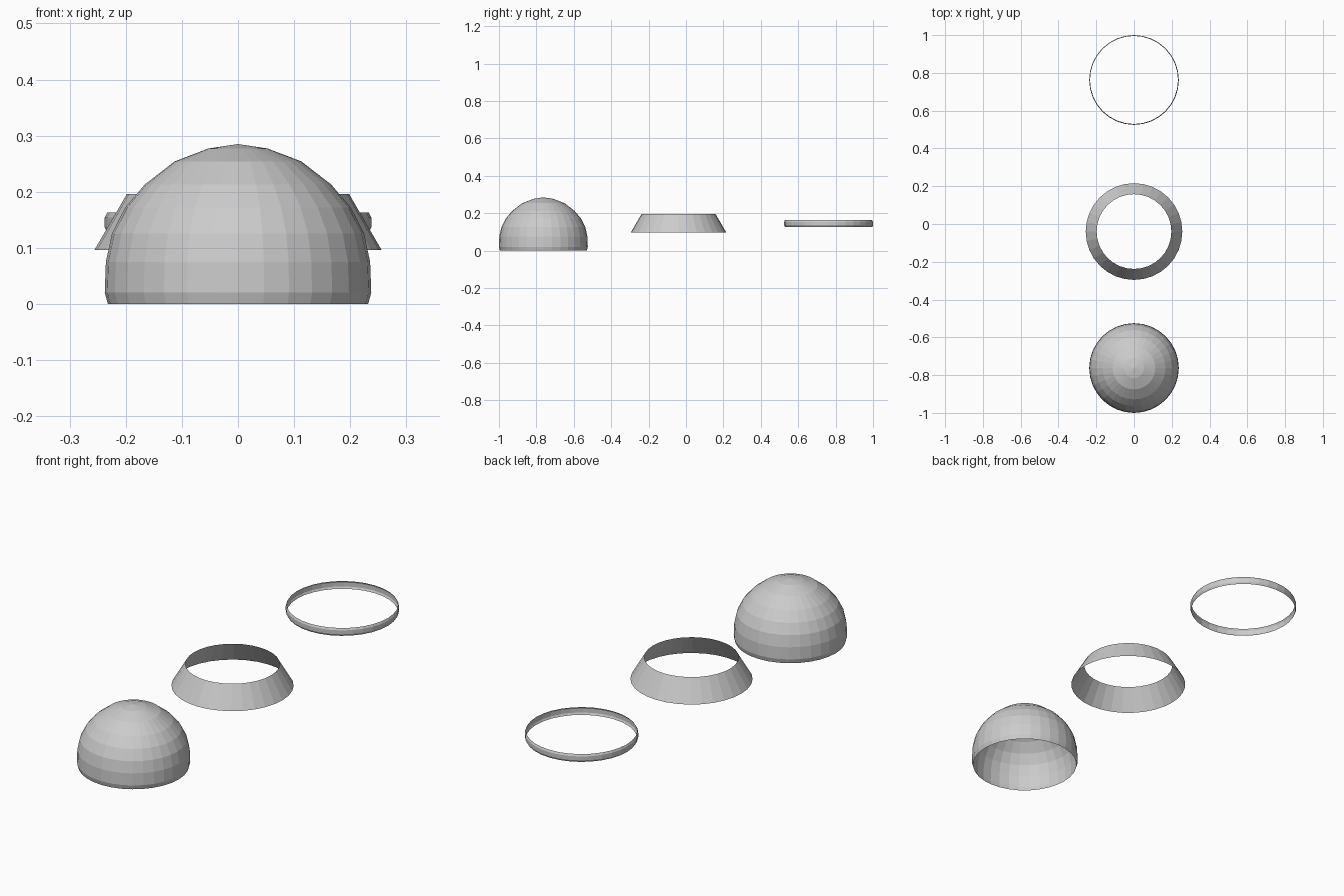
import bpy, bmesh
from math import cos, sin, tau

if "Cube" in bpy.data.objects:
    bpy.data.objects.remove(bpy.data.objects["Cube"])

SIDES = 32

def lathe(name, profile, y):
    """Spin (radius, z) points, bottom to top, into an open flat-faced shell."""
    bm = bmesh.new()
    rings = []
    for r, z in profile:
        n = 1 if r == 0 else SIDES
        rings.append([bm.verts.new((r * cos(tau * i / SIDES), r * sin(tau * i / SIDES), z))
                      for i in range(n)])
    for a, b in zip(rings, rings[1:]):
        for i in range(SIDES):
            j = (i + 1) % SIDES
            if len(b) == 1:
                bm.faces.new((a[i], a[j], b[0]))
            else:
                bm.faces.new((a[i], a[j], b[j], b[i]))
    mesh = bpy.data.meshes.new(name)
    bm.to_mesh(mesh)
    bm.free()
    obj = bpy.data.objects.new(name, mesh)
    obj.location.y = y
    bpy.context.collection.objects.link(obj)
    return obj

# Hollow dome, slightly tucked in at the rim
lathe("dome", [(.232, 0), (.2375, .02), (.2355, .075), (.2245, .126), (.201, .172),
               (.166, .213), (.113, .254), (.053, .277), (0, .285)], -.7625)

# Sloping open brim
lathe("brim", [(.256, .096), (.198, .196)], -.04)

# Thin band with bevelled edges
lathe("band", [(.233, .127), (.2375, .136), (.2375, .154), (.233, .163)], .7625)
